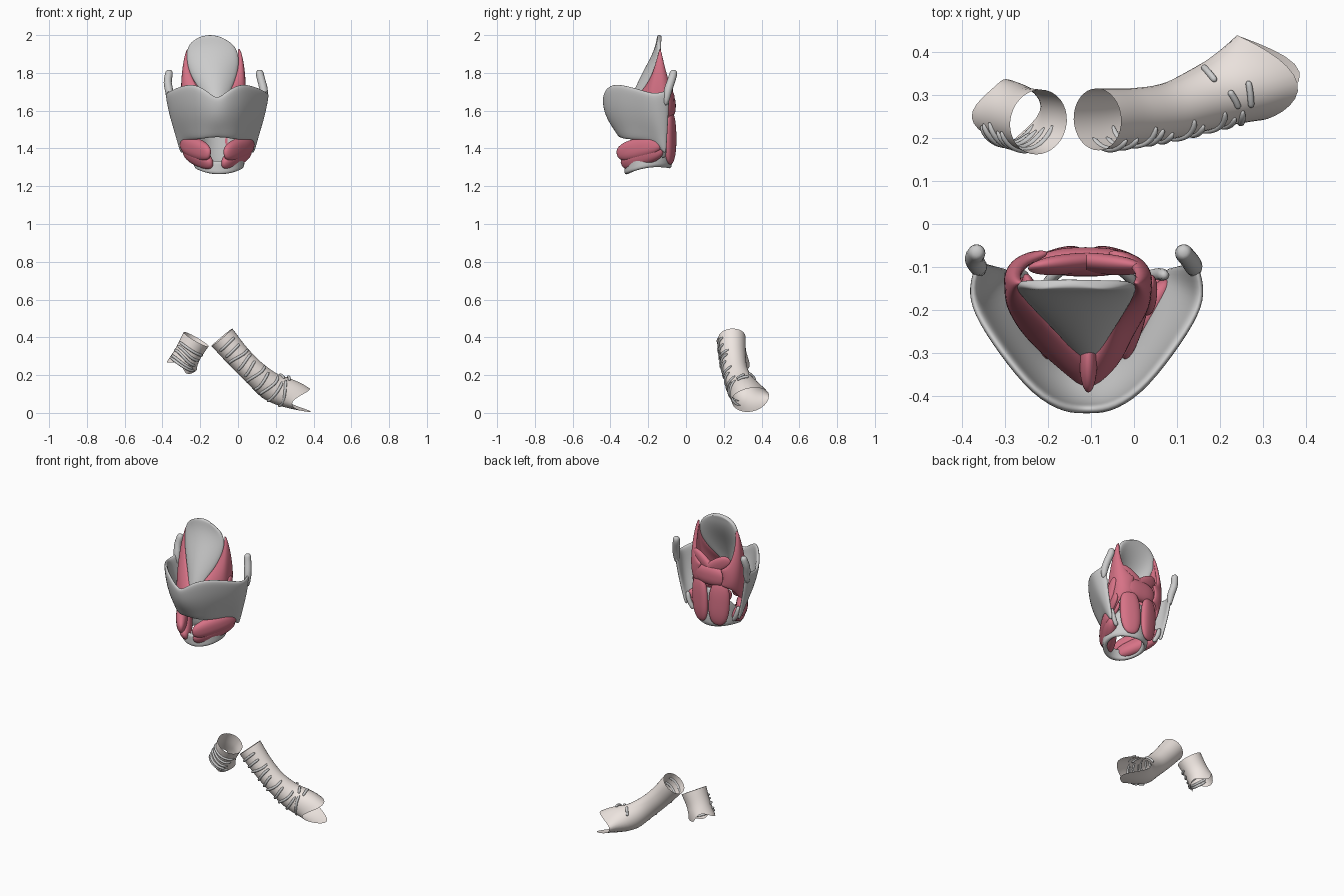
import bpy, bmesh, math, random
from mathutils import Vector, Matrix

if "Cube" in bpy.data.objects:
    bpy.data.objects.remove(bpy.data.objects["Cube"])

random.seed(4)
MID = -0.11  # midline of the larynx


def material(name, rgb):
    m = bpy.data.materials.new(name)
    m.diffuse_color = (*rgb, 1)
    m.use_nodes = True
    m.node_tree.nodes["Principled BSDF"].inputs["Base Color"].default_value = m.diffuse_color
    return m


RED = material("muscle_red", (0.68, 0.17, 0.24))
BEIGE = material("airway_beige", (0.87, 0.80, 0.76))


def finish(name, bm, mat):
    me = bpy.data.meshes.new(name)
    bm.to_mesh(me)
    bm.free()
    for p in me.polygons:
        p.use_smooth = True
    if mat:
        me.materials.append(mat)
    ob = bpy.data.objects.new(name, me)
    bpy.context.collection.objects.link(ob)
    return ob


def grid(name, rows, loop=False, mat=None, thick=0, sub=2, caps=False):
    """Skin a list of point rows; loop closes each row."""
    bm = bmesh.new()
    vs = [[bm.verts.new(p) for p in r] for r in rows]
    n = len(rows[0])
    for a, b in zip(vs, vs[1:]):
        for i in range(n if loop else n - 1):
            j = (i + 1) % n
            bm.faces.new((a[i], a[j], b[j], b[i]))
    if caps:
        bm.faces.new(vs[0])
        bm.faces.new(vs[-1])
    bmesh.ops.recalc_face_normals(bm, faces=bm.faces)
    ob = finish(name, bm, mat)
    if thick:
        s = ob.modifiers.new("thickness", "SOLIDIFY")
        s.thickness, s.offset = thick, 0
    if sub:
        s = ob.modifiers.new("smooth", "SUBSURF")
        s.levels = s.render_levels = sub
    return ob


def spline(pts, steps):
    """Catmull-Rom resampling."""
    p = [Vector(q) for q in pts]
    p = [2 * p[0] - p[1]] + p + [2 * p[-1] - p[-2]]
    out = []
    for i in range(1, len(p) - 2):
        a, b, c, d = p[i - 1:i + 3]
        for k in range(steps):
            t = k / steps
            out.append(0.5 * (2 * b + (c - a) * t + (2 * a - 5 * b + 4 * c - d) * t * t
                              + (3 * b - a - 3 * c + d) * t ** 3))
    return out + [p[-2]]


def frames(path, f=Vector((0, -1, 0))):
    """Point, direction, forward and upward axis carried along a path."""
    res = []
    for i, p in enumerate(path):
        d = (path[min(i + 1, len(path) - 1)] - path[max(i - 1, 0)]).normalized()
        if abs(f.dot(d)) > .95:
            f = Vector((1, 0, 0))
        f = (f - d * f.dot(d)).normalized()
        res.append((p, d, f, f.cross(d) * -1))
    return res


def rod(name, pts, radii, mat=None, sides=8):
    rows = [[p + (f * math.cos(k * math.tau / sides) + u * math.sin(k * math.tau / sides)) * r
             for k in range(sides)] for (p, d, f, u), r in zip(frames([Vector(p) for p in pts]), radii)]
    return grid(name, rows, True, mat, sub=1, caps=True)


def blob(name, a, b, width, thick, out, mat=RED, e=.8):
    """Muscle belly: full, flattened ellipsoid from a to b, thin along out."""
    a, b = Vector(a), Vector(b)
    x = (b - a).normalized()
    z = Vector(out)
    z = (z - x * z.dot(x)).normalized()
    y = z.cross(x)
    bm = bmesh.new()
    bmesh.ops.create_uvsphere(bm, u_segments=32, v_segments=20, radius=1)
    for v in bm.verts:
        for i in (0, 1):
            v.co[i] = math.copysign(abs(v.co[i]) ** e, v.co[i])
    M = Matrix((x * (b - a).length / 2, y * width, z * thick)).transposed().to_4x4()
    M.translation = (a + b) / 2
    bm.transform(M)
    return finish(name, bm, mat)


# Thyroid cartilage: shield; columns of (dx, y, z) at top and bottom edge
top = [(0, -.43, 1.66), (.045, -.434, 1.70), (.12, -.395, 1.748), (.20, -.295, 1.73),
       (.26, -.205, 1.70), (.27, -.15, 1.69), (.25, -.085, 1.72)]
bot = [(0, -.345, 1.46), (.05, -.34, 1.455), (.10, -.305, 1.445), (.14, -.24, 1.445),
       (.17, -.17, 1.43), (.185, -.13, 1.39), (.185, -.105, 1.36)]
half = []
for i, (t, b) in enumerate(zip(top, bot)):
    t, b = Vector(t), Vector(b)
    col = []
    for k in range(6):
        v = k / 5
        p = t.lerp(b, v)
        o = Vector((p.x, p.y + 0.15, 0)).normalized()
        col.append(p + o * (.024 - .003 * i) * math.sin(math.pi * min(1, v * 1.1)))
    half.append(col)
cols = [[(MID - p.x, p.y, p.z) for p in c] for c in half[:0:-1]]
cols += [[(MID + p.x, p.y, p.z) for p in c] for c in half]
grid("thyroid_cartilage", cols, thick=0.022)

# Upper and lower horns of the thyroid cartilage
for s, n, w in ((1, "right", .225), (-1, "left", .255)):
    rod("upper_horn_" + n, [(MID + s * .25, -.11, 1.62), (MID + s * .25, -.10, 1.70),
        (MID + s * (w + .012), -.08, 1.75), (MID + s * w, -.068, 1.79), (MID + s * w, -.065, 1.808),
        (MID + s * w, -.065, 1.817)], [.015, .026, .023, .024, .021, .010])
    rod("lower_horn_" + n, [(MID + s * .183, -.12, 1.46), (MID + s * .172, -.115, 1.40),
        (MID + s * .145, -.12, 1.36), (MID + s * .14, -.12, 1.352)], [.016, .016, .015, .008])

# Cricoid ring: low in front, tall plate at the back
rows = []
for k in range(5):
    row = []
    for i in range(24):
        a = i * math.tau / 24
        back = (1 + math.sin(a)) / 2
        zt = 1.335 + .21 * back ** 1.6
        zb = 1.262 + .03 * back + .02 * math.cos(a) ** 2
        row.append((-.1 + .122 * math.cos(a), -.2 + .115 * math.sin(a), zb + (zt - zb) * k / 4))
    rows.append(row)
grid("cricoid_cartilage", rows, True, thick=0.026, sub=1)

# Epiglottis leaf: z, centre x, y, half width, edge sweep
leaf = [(2.0, -.148, -.138, .05, 0), (1.983, -.146, -.143, .094, 0), (1.94, -.14, -.15, .128, .012),
        (1.88, -.135, -.175, .144, .035), (1.80, -.13, -.22, .131, .06), (1.72, -.12, -.258, .09, .05),
        (1.65, -.112, -.285, .042, .02), (1.57, -.108, -.31, .018, 0)]
rows = [[(cx + hw * t, y + c * t * t, z - (.012 * t * t if z > 1.97 else 0))
         for t in (-1, -.66, -.33, 0, .33, .66, 1)] for z, cx, y, hw, c in leaf]
grid("epiglottis", rows, thick=0.024)

for s, n in ((1, "right"), (-1, "left")):
    # Muscle fold from the epiglottis edge down to the ring
    cx = -.13
    up = [(0, -.325, 1.59), (.038, -.275, 1.65), (.085, -.212, 1.72), (.123, -.165, 1.80),
          (.136, -.145, 1.88), (.130, -.137, 1.96), (.142, -.122, 1.86), (.125, -.085, 1.71), (.06, -.065, 1.69)]
    low = [(0, -.375, 1.50), (.05, -.32, 1.49), (.10, -.255, 1.47), (.125, -.21, 1.47),
           (.14, -.17, 1.48), (.145, -.14, 1.50), (.14, -.12, 1.53), (.12, -.085, 1.57), (.06, -.07, 1.58)]
    rows = []
    for i, (a, b) in enumerate(zip(up, low)):
        a, b = Vector(a), Vector(b)
        base = MID + .003 if i < 2 else cx
        r = []
        for k in range(6):
            p = a.lerp(b, k / 5)
            g = math.sin(math.pi * k / 5) ** .6
            r.append((base + s * (p.x + (.022 * g if i > 0 else 0)),
                      p.y - (.02 * g if i < 5 else 0), p.z))
        rows.append(r)
    grid("epiglottis_muscle_" + n, rows, mat=RED, thick=0.024)

    # Front outer muscle with two bellies
    blob("front_muscle_upper_" + n, (MID + s * .04, -.365, 1.37), (MID + s * .19, -.13, 1.43),
         .056, .034, (s * .85, -.5, 0))
    blob("front_muscle_lower_" + n, (MID + s * .03, -.34, 1.315), (MID + s * .175, -.125, 1.395),
         .050, .04, (s * .85, -.5, -.35))
    # Rear muscle on the ring plate
    blob("rear_muscle_" + n, (MID + s * .06, -.083, 1.315), (MID + s * .075, -.085, 1.60),
         .064, .027, (s * .3, 1, 0))
    # Oblique crossing band
    blob("oblique_band_" + n, (MID - s * .06, -.085, 1.61), (MID + s * .13, -.10, 1.75),
         .045, .022, (s * .4, 1, 0))
    # Side muscle behind the shield
    blob("side_muscle_" + n, (MID + s * .09, -.31, 1.47), (MID + s * .14, -.12, 1.57),
         .05, .022, (s, -.4, 0))
blob("cross_muscle", (-.225, -.088, 1.625), (.0, -.088, 1.625), .066, .034, (0, 1, 0))
blob("upper_side_muscle", (.03, -.20, 1.52), (.04, -.13, 1.68), .03, .018, (1, 0, 0))
blob("front_fold_tip", (-.106, -.39, 1.57), (-.106, -.26, 1.62), .04, .02, (1, 0, 0), e=1)


# Airways: open tubes with broken cartilage arcs along the front
def airway(name, pts, radii, rim, steps=6):
    path = spline(pts, steps)
    rr = [v.x for v in spline([(r, 0, 0) for r in radii], steps)]
    fr = [(p, d, f, u if u.z > 0 else -u) for p, d, f, u in frames(path)]
    S = 32
    rows = []
    for i, ((p, d, f, u), r) in enumerate(zip(fr, rr)):
        w = max(0, (i / (len(fr) - 1) - .7) / .3) ** 1.5
        rows.append([rim(p + (f * math.cos(k * math.tau / S) + u * math.sin(k * math.tau / S)) * r,
                         k * math.tau / S, w) for k in range(S)])
    grid(name, rows, True, BEIGE, sub=0)
    return fr, rr


def arcs(name, fr, rr, picks, mid, span):
    for n, i in enumerate(picks):
        p, d, f, u = fr[i]
        r = rr[i] + .002
        a0 = mid - span * random.uniform(.65, 1.1)
        a1 = mid + span * random.uniform(.65, 1.1)
        tilt = random.uniform(-.016, .016)
        q = []
        for k in range(12):
            a = a0 + (a1 - a0) * k / 11
            q.append(p + (f * math.cos(a) + u * math.sin(a)) * r + d * (tilt * math.sin(a * 2)))
        rod(f"{name}_{n}", q, [.004] + [.009] * 10 + [.004], sides=6)


def fork_rim(q, a, w):
    # split end: pinched tips above and below, wide openings front and back
    tip, low = math.sin(a) ** 2, max(0, -math.sin(a))
    q = q + Vector((1, 0, 0)) * ((.055 + .065 * low) * tip - .03 * (1 - tip)) * w
    q.y -= .014 * math.cos(a) * w
    q.z += (-.035 * max(0, math.sin(a)) + .012 * low) * w * w - .015 * w
    return q


fr, rr = airway("long_bronchus", [(-.085, .243, .40), (.0, .25, .30), (.09, .265, .21),
                (.19, .302, .13), (.295, .34, .095)], [.072, .066, .066, .078, .09], fork_rim)
arcs("long_bronchus_arc", fr, rr, range(2, 22, 2), 0, 1.2)
arcs("fork_top_arc", fr, rr, (18, 21), 1.5, .4)
arcs("fork_back_arc", fr, rr, (17,), 2.6, .4)


def ragged_rim(q, a, w):
    return q + w * Vector((-.012, .0, -.012)) * math.cos(3 * a + 2.2)


fr, rr = airway("short_bronchus", [(-.222, .237, .39), (-.262, .248, .32), (-.297, .262, .25)],
                [.076, .071, .076], ragged_rim)
arcs("short_bronchus_arc", fr, rr, (4, 6, 8, 10, 11), 0, 1.35)
